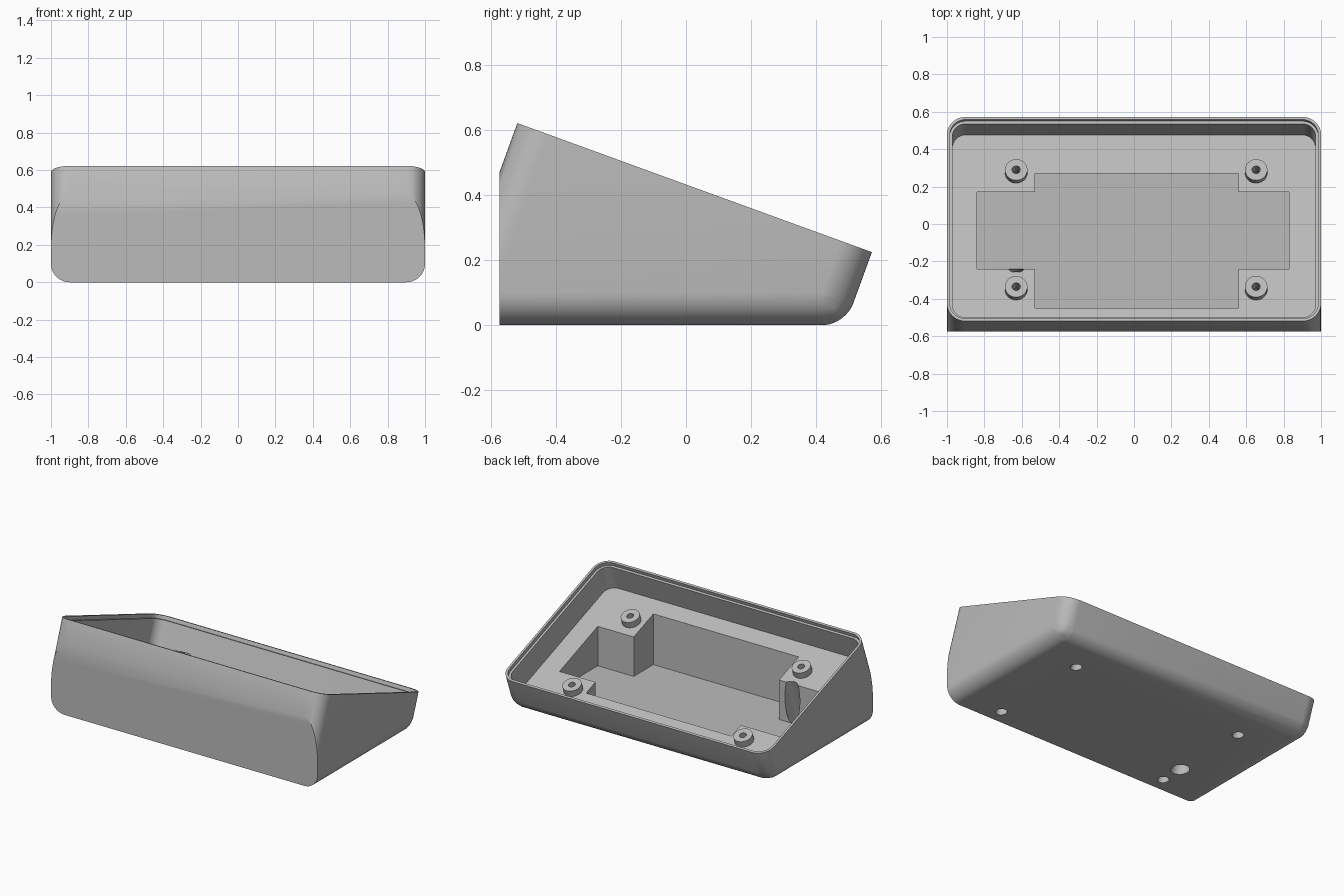
import bpy, bmesh, math
from mathutils import Matrix, Vector

cube = bpy.data.objects.get("Cube")
if cube:
    bpy.data.objects.remove(cube)

grey = bpy.data.materials.new("light grey plastic")
grey.use_nodes = True
GREY = (0.5, 0.5, 0.5, 1)
grey.diffuse_color = GREY
grey.node_tree.nodes["Principled BSDF"].inputs["Base Color"].default_value = GREY

TILT = math.radians(20)
HALF_W, HALF_D = 1.0, 0.581      # half size of the sloping rim
FRONT_Y = -0.575
FLOOR = -0.2                     # tray floor, below the rim plane
RIM = Matrix.Translation((0, 0.0265, 0.4235)) @ Matrix.Rotation(-TILT, 4, 'X')


def prism(name, outline, low, high, frame=Matrix()):
    """Extrude a flat outline from low to high along the frame's z axis."""
    bm = bmesh.new()
    face = bm.faces.new([bm.verts.new((x, y, low)) for x, y in outline])
    top = bmesh.ops.extrude_face_region(bm, geom=[face])["geom"]
    verts = [v for v in top if isinstance(v, bmesh.types.BMVert)]
    bmesh.ops.translate(bm, verts=verts, vec=(0, 0, high - low))
    bm.transform(frame)
    bmesh.ops.recalc_face_normals(bm, faces=bm.faces)
    mesh = bpy.data.meshes.new(name)
    bm.to_mesh(mesh)
    bm.free()
    mesh.materials.append(grey)
    obj = bpy.data.objects.new(name, mesh)
    bpy.context.collection.objects.link(obj)
    return obj


def arc(cx, cy, r, start, end, n):
    angles = [math.radians(start + (end - start) * i / n) for i in range(n + 1)]
    return [(cx + r * math.cos(a), cy + r * math.sin(a)) for a in angles]


def rounded(hw, hd, r):
    pts = []
    for i, (sx, sy) in enumerate([(1, 1), (-1, 1), (-1, -1), (1, -1)]):
        pts += arc(sx * (hw - r), sy * (hd - r), r, 90 * i, 90 * i + 90, 10)
    return pts


def circle(x, y, r):
    return arc(x, y, r, 0, 360, 40)[:-1]


def apply(obj, mod):
    bpy.context.view_layer.objects.active = obj
    bpy.ops.object.modifier_apply(modifier=mod.name)


def combine(obj, tool, operation):
    mod = obj.modifiers.new("combine", 'BOOLEAN')
    mod.operation, mod.solver, mod.object = operation, 'EXACT', tool
    apply(obj, mod)
    bpy.data.objects.remove(tool)


# Body: wedge profile drawn in (y, z) and extruded across x
slant = math.tan(TILT)
back_top = RIM @ Vector((0, HALF_D, 0))
front_top = RIM @ Vector((0, -HALF_D, 0))
back_foot = back_top.y - back_top.z * slant
front_foot = front_top.y - front_top.z * slant
profile = [(front_foot, 0), (back_foot, 0), back_top.yz, front_top.yz]
across = Matrix(((0, 0, 1, 0), (1, 0, 0, 0), (0, 1, 0, 0), (0, 0, 0, 1)))
body = prism("enclosure_body", profile, -HALF_W, HALF_W, across)

# Round the four upright corners and the bottom edges, except the front one
weights = body.data.attributes.new("bevel_weight_edge", 'FLOAT', 'EDGE')
for edge in body.data.edges:
    a, b = [body.data.vertices[i].co for i in edge.vertices]
    on_floor = max(a.z, b.z) < 0.01
    along_x = abs(a.x - b.x) > 1
    on_rim = min(a.z, b.z) > 0.1
    if on_floor and along_x:
        weights.data[edge.index].value = 0.7 if a.y > 0 else 0
    elif not on_rim:
        weights.data[edge.index].value = 1
bevel = body.modifiers.new("rounding", 'BEVEL')
bevel.limit_method, bevel.width, bevel.segments = 'WEIGHT', 0.1, 12
apply(body, bevel)

# Upright front face
combine(body, prism("front_cut", [(-2, -2), (2, -2), (2, FRONT_Y), (-2, FRONT_Y)], -1, 2), 'DIFFERENCE')

# Stepped rim and tray
for inset, depth in [(0.015, -0.025), (0.03, FLOOR)]:
    outline = rounded(HALF_W - inset, HALF_D - inset, 0.1 - inset)
    combine(body, prism("tray_cut", outline, depth, 0.1, RIM), 'DIFFERENCE')

# Cross-shaped pocket with a level floor
x0, x1, x2, x3 = -0.84, -0.53, 0.56, 0.83
y0, y1, y2, y3 = -0.45, -0.24, 0.17, 0.27
cross = [(x1, y0), (x2, y0), (x2, y1), (x3, y1), (x3, y2), (x2, y2),
         (x2, y3), (x1, y3), (x1, y2), (x0, y2), (x0, y1), (x1, y1)]
combine(body, prism("pocket_cut", cross, 0.04, 0.8), 'DIFFERENCE')

# Screw posts with through holes and counterbores underneath
for x in (-0.63, 0.653):
    for y in (-0.328, 0.337):
        post = prism("screw_post", circle(x, y, 0.06), FLOOR - 0.01, FLOOR + 0.045, RIM)
        combine(body, post, 'UNION')
        for radius, top in [(0.022, 0), (0.035, FLOOR - 0.04)]:
            hole = prism("screw_hole", circle(x, y, radius), -0.9, top, RIM)
            combine(body, hole, 'DIFFERENCE')

# Slanted cable hole beside one front post
cable = Matrix.Translation((-0.63, -0.315, 0)) @ Matrix.Rotation(-TILT, 4, 'X')
combine(body, prism("cable_hole", circle(0, 0, 0.056), -0.2, 0.42, cable), 'DIFFERENCE')

bpy.ops.object.select_all(action='DESELECT')
body.select_set(True)
bpy.context.view_layer.objects.active = body
bpy.ops.object.shade_smooth_by_angle(angle=math.radians(30))
